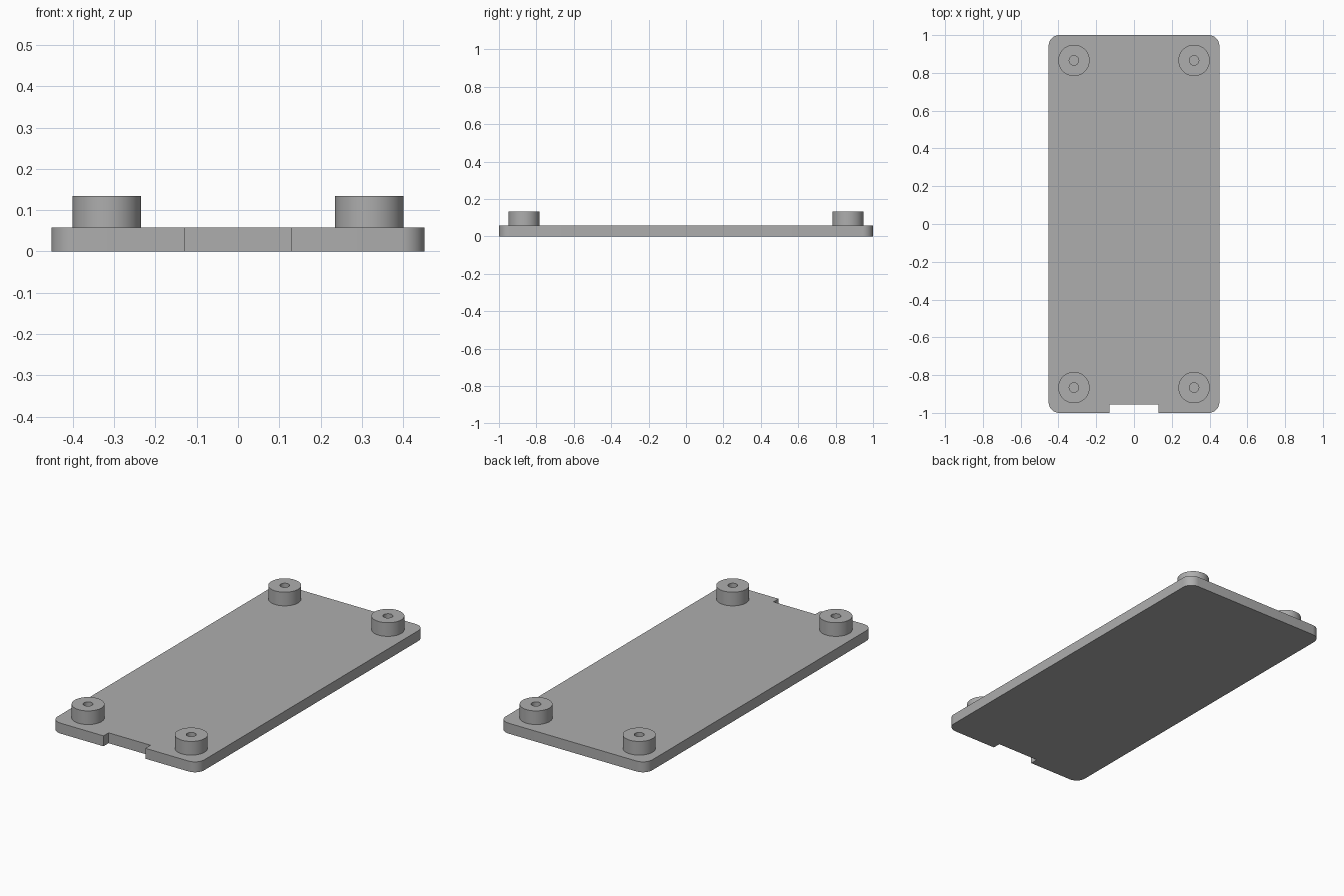
import bpy, bmesh, math
from mathutils import Vector, Matrix

if "Cube" in bpy.data.objects:
    bpy.data.objects.remove(bpy.data.objects["Cube"], do_unlink=True)

HALF_W, HALF_L, THICK = 0.452, 1.0, 0.058
CORNER, NOTCH_W, NOTCH_Y = 0.057, 0.129, -0.955
BOSS_X, BOSS_Y, BOSS_R, HOLE_R, BOSS_TOP = 0.318, 0.866, 0.083, 0.025, 0.134

grey = bpy.data.materials.new("plain grey")
grey.use_nodes = True
colour = (0.42, 0.42, 0.42, 1)
grey.diffuse_color = colour
grey.node_tree.nodes["Principled BSDF"].inputs["Base Color"].default_value = colour


def finish(bm, name):
    bmesh.ops.recalc_face_normals(bm, faces=bm.faces)
    mesh = bpy.data.meshes.new(name)
    bm.to_mesh(mesh)
    bm.free()
    mesh.materials.append(grey)
    obj = bpy.data.objects.new(name, mesh)
    bpy.context.collection.objects.link(obj)
    bpy.ops.object.select_all(action="DESELECT")
    obj.select_set(True)
    bpy.context.view_layer.objects.active = obj
    bpy.ops.object.shade_smooth_by_angle(angle=math.radians(30))
    return obj


# Base plate: rounded rectangle with a notch in the front edge
def corner(sx, sy, start, steps=10):
    cx, cy = sx * (HALF_W - CORNER), sy * (HALF_L - CORNER)
    angles = [math.radians(start + 90 * i / steps) for i in range(steps + 1)]
    return [(cx + CORNER * math.cos(a), cy + CORNER * math.sin(a)) for a in angles]


outline = corner(1, -1, 270) + corner(1, 1, 0) + corner(-1, 1, 90) + corner(-1, -1, 180)
outline += [(-NOTCH_W, -HALF_L), (-NOTCH_W, NOTCH_Y), (NOTCH_W, NOTCH_Y), (NOTCH_W, -HALF_L)]

bm = bmesh.new()
base = bm.faces.new([bm.verts.new((x, y, 0)) for x, y in outline])
raised = bmesh.ops.extrude_face_region(bm, geom=[base], use_keep_orig=True)
top = [v for v in raised["geom"] if isinstance(v, bmesh.types.BMVert)]
bmesh.ops.translate(bm, verts=top, vec=(0, 0, THICK))
finish(bm, "base_plate")


# Standoffs: turned rings, each with a blind screw hole down to the plate
def standoff(name, x, y):
    bm = bmesh.new()
    profile = [(BOSS_R, THICK), (BOSS_R, BOSS_TOP), (HOLE_R, BOSS_TOP), (HOLE_R, THICK)]
    verts = [bm.verts.new((r, 0, z)) for r, z in profile]
    edges = [bm.edges.new(pair) for pair in zip(verts, verts[1:])]
    bmesh.ops.spin(bm, geom=verts + edges, cent=(0, 0, 0), axis=(0, 0, 1),
                   angle=math.tau, steps=48, use_merge=True)
    bmesh.ops.remove_doubles(bm, verts=bm.verts, dist=0.0001)
    bmesh.ops.translate(bm, verts=bm.verts, vec=(x, y, 0))
    # Close the underside so that the ring is solid
    lower = [e for e in bm.edges if e.is_boundary]
    bmesh.ops.bridge_loops(bm, edges=lower)
    finish(bm, name)


for side, sx in (("left", 1), ("right", -1)):
    for end, sy in (("front", -1), ("back", 1)):
        standoff(f"{end}_{side}_standoff", sx * BOSS_X, sy * BOSS_Y)
